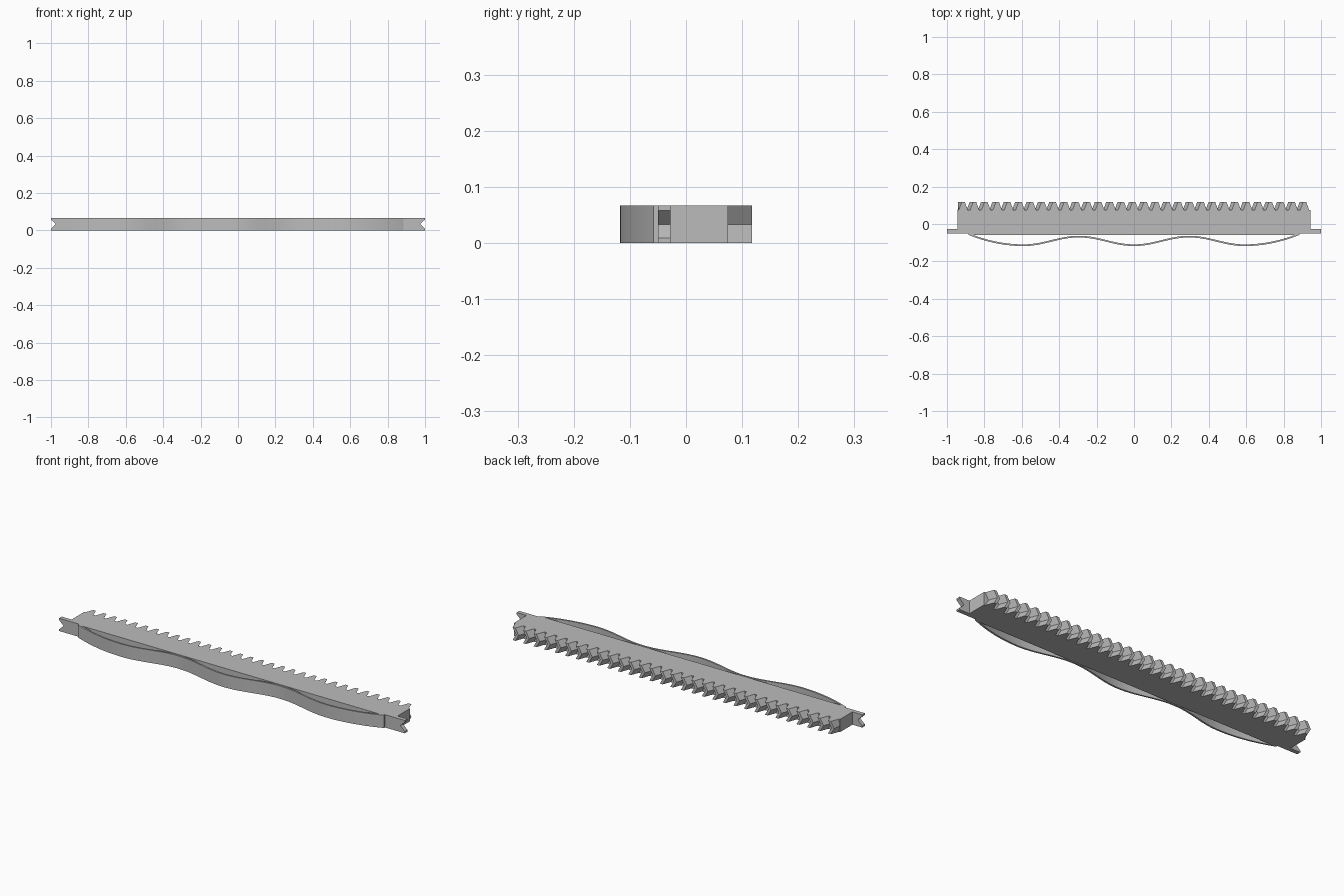
import bpy, bmesh, math

cube = bpy.data.objects.get("Cube")
if cube:
    bpy.data.objects.remove(cube, do_unlink=True)

HEIGHT = 0.067
HALF = 0.943          # half length of the toothed body
TEETH = 31
PITCH = 2 * HALF / TEETH
ROOT, TIP = 0.075, 0.118
SWEEP = 0.019         # sideways shift of the teeth at mid height

grey = bpy.data.materials.new("plain grey")
grey.use_nodes = True
grey.diffuse_color = (0.5, 0.5, 0.5, 1)
grey.node_tree.nodes["Principled BSDF"].inputs["Base Color"].default_value = (0.5, 0.5, 0.5, 1)


def loft(name, rings):
    """Join matching outlines in sequence and cap both ends."""
    bm = bmesh.new()
    loops = [[bm.verts.new(p) for p in ring] for ring in rings]
    n = len(loops[0])
    for low, high in zip(loops, loops[1:]):
        for i in range(n):
            j = (i + 1) % n
            bm.faces.new((low[i], low[j], high[j], high[i]))
    bm.faces.new(loops[0][::-1])
    bm.faces.new(loops[-1])
    bmesh.ops.recalc_face_normals(bm, faces=bm.faces)
    mesh = bpy.data.meshes.new(name)
    bm.to_mesh(mesh)
    bm.free()
    mesh.materials.append(grey)
    obj = bpy.data.objects.new(name, mesh)
    bpy.context.collection.objects.link(obj)
    return obj


# Rack body: straight back bar with chevron teeth, swept at mid height
def rack_outline(z, shift):
    pts = [(-HALF, ROOT), (-HALF, -0.05), (-0.885, -0.05), (-0.86, -0.059),
           (0.86, -0.059), (0.885, -0.05), (HALF, -0.05), (HALF, ROOT)]
    for k in reversed(range(TEETH)):
        centre = -HALF + (k + 0.5) * PITCH - shift
        for dx, y in ((0.024, ROOT), (0.008, TIP), (-0.008, TIP), (-0.024, ROOT)):
            pts.append((max(centre + dx, -HALF + 0.0005), y))
    return [(x, y, z) for x, y in pts]


loft("rack_body", [rack_outline(0, 0), rack_outline(HEIGHT / 2, SWEEP),
                   rack_outline(HEIGHT, 0)])

# End tabs with a V notch
for side, label in ((1, "left"), (-1, "right")):
    profile = [(HALF, 0), (1, 0), (1, 0.009), (0.974, HEIGHT / 2),
               (1, 0.058), (1, HEIGHT), (HALF, HEIGHT)]
    loft(label + "_notched_tab",
         [[(side * x, y, z) for x, z in profile] for y in (-0.05, -0.028)])


# Wavy leaf spring along the front
def spring_y(x):
    a = abs(x)
    if a > 0.59:
        return -0.1135 + 0.06 * ((a - 0.59) / 0.295) ** 2
    return -0.0905 - 0.023 * math.cos(2 * math.pi * a / 0.59)


STEPS = 120
xs = [-0.885 + 1.77 * i / STEPS for i in range(STEPS + 1)]
spring = loft("wave_spring", [
    [(x, spring_y(x) + dy, z) for dy, z in
     ((-0.0045, 0), (0.0045, 0), (0.0045, HEIGHT), (-0.0045, HEIGHT))]
    for x in xs])
bpy.ops.object.select_all(action='DESELECT')
spring.select_set(True)
bpy.context.view_layer.objects.active = spring
bpy.ops.object.shade_smooth_by_angle(angle=math.radians(30))
